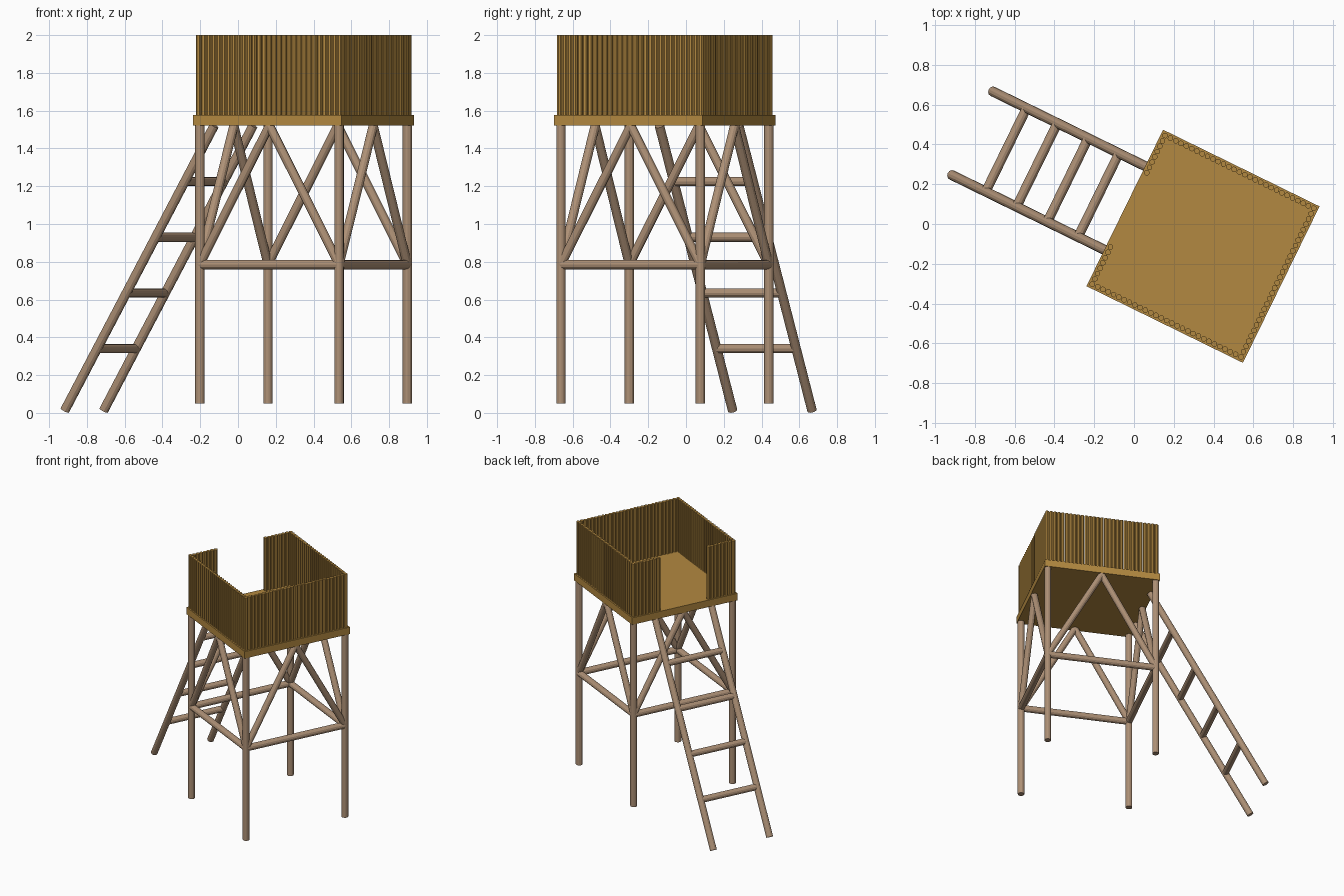
import bpy, bmesh, math
from mathutils import Vector, Matrix

if "Cube" in bpy.data.objects:
    bpy.data.objects.remove(bpy.data.objects["Cube"])

# Tower frame: local axes run along the platform edges, then turned and moved
FRAME = Matrix.Translation((0.347, -0.112, 0)) @ Matrix.Rotation(math.radians(-26.1), 4, 'Z')


def material(name, color):
    m = bpy.data.materials.new(name)
    m.diffuse_color = (*color, 1)
    m.use_nodes = True
    m.node_tree.nodes["Principled BSDF"].inputs["Base Color"].default_value = m.diffuse_color
    return m


LOG = material("log_brown", (0.42, 0.28, 0.18))
PLANK = material("golden_wood", (0.45, 0.25, 0.052))


def finish(name, bm, mat):
    bmesh.ops.transform(bm, matrix=FRAME, verts=bm.verts)
    me = bpy.data.meshes.new(name)
    bm.to_mesh(me)
    bm.free()
    me.materials.append(mat)
    ob = bpy.data.objects.new(name, me)
    bpy.context.collection.objects.link(ob)
    return ob


def add_pole(bm, a, b, r, sides):
    a, b = Vector(a), Vector(b)
    d = b - a
    rot = d.to_track_quat('Z', 'Y').to_matrix().to_4x4()
    bmesh.ops.create_cone(bm, cap_ends=True, segments=sides, radius1=r, radius2=r,
                          depth=d.length, matrix=Matrix.Translation((a + b) / 2) @ rot)


def pole(name, a, b, r=0.025, sides=12):
    bm = bmesh.new()
    add_pole(bm, a, b, r, sides)
    finish(name, bm, LOG)


# Platform slab
FLOOR, TOP = 1.521, 1.577
bm = bmesh.new()
bmesh.ops.create_cube(bm, size=1, matrix=Matrix.Translation((0, 0, (FLOOR + TOP) / 2))
                      @ Matrix.Diagonal((0.876, 0.876, TOP - FLOOR, 1)))
finish("platform", bm, PLANK)

# Legs, horizontal rails and inverted-V braces on all four sides
L, RAIL = 0.411, 0.785
corners = [(-L, -L), (L, -L), (L, L), (-L, L)]
for i, (x, y) in enumerate(corners):
    x2, y2 = corners[(i + 1) % 4]
    mid = ((x + x2) / 2, (y + y2) / 2, FLOOR)
    pole(f"leg_{i}", (x, y, 0.05), (x, y, FLOOR))
    pole(f"side_rail_{i}", (x, y, RAIL), (x2, y2, RAIL))
    pole(f"brace_a_{i}", (x, y, RAIL), mid, 0.024)
    pole(f"brace_b_{i}", (x2, y2, RAIL), mid, 0.024)

# Ladder leaning on the open side
W = 0.234
foot, head = Vector((-1.293, 0, 0.013)), Vector((-0.412, 0, FLOOR))
for s, side in ((-1, "front"), (1, "back")):
    off = Vector((0, s * W, 0))
    pole(f"ladder_rail_{side}", foot + off, head + off)
for i in range(4):
    z = 0.34 + 0.295 * i
    p = foot.lerp(head, (z - foot.z) / (head.z - foot.z))
    pole(f"ladder_rung_{i}", (p.x, -W, z), (p.x, W, z), 0.024)

# Palisade of thin stakes, with an opening above the ladder
P, N = 0.416, 28
STEP = 2 * P / N
for side in range(4):
    turn = Matrix.Rotation(side * math.pi / 2, 4, 'Z')
    bm = bmesh.new()
    for k in range(N):
        if side == 3 and 7 < k < N - 7:
            continue
        q = turn @ Vector((-P + k * STEP, -P, TOP))
        add_pole(bm, q, (q.x, q.y, 2.0), 0.0145, 8)
    finish(f"palisade_{side}", bm, PLANK)
